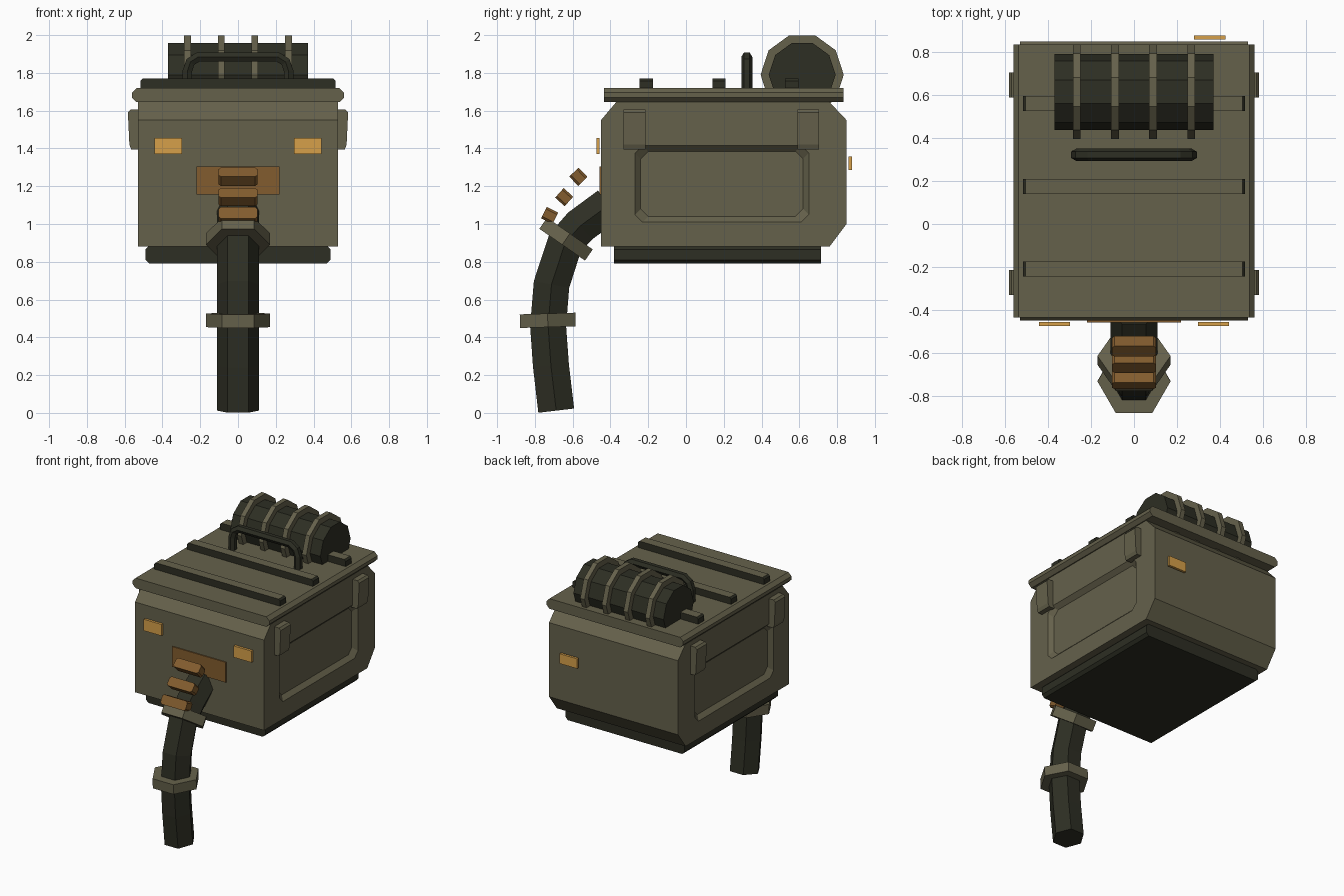
import bpy, bmesh, math
from mathutils import Vector, Matrix

if "Cube" in bpy.data.objects:
    bpy.data.objects.remove(bpy.data.objects["Cube"])


def material(name, rgb):
    m = bpy.data.materials.new(name)
    lin = [((c / 255 + 0.055) / 1.055) ** 2.4 for c in rgb]
    m.diffuse_color = (*lin, 1)
    m.use_nodes = True
    m.node_tree.nodes["Principled BSDF"].inputs["Base Color"].default_value = m.diffuse_color
    return m


OLIVE = material("olive", (101, 97, 75))
DARK = material("dark olive", (45, 46, 35))
AMBER = material("amber", (214, 160, 74))
BROWN = material("brown", (130, 92, 46))


def finish(name, bm, *mats):
    bmesh.ops.recalc_face_normals(bm, faces=bm.faces)
    me = bpy.data.meshes.new(name)
    bm.to_mesh(me)
    bm.free()
    for m in mats:
        me.materials.append(m)
    ob = bpy.data.objects.new(name, me)
    bpy.context.collection.objects.link(ob)
    return ob


def loft(bm, rings):
    """Skin a list of closed point rings and cap both ends."""
    vs = [[bm.verts.new(p) for p in r] for r in rings]
    n = len(vs[0])
    for a, b in zip(vs, vs[1:]):
        for i in range(n):
            bm.faces.new((a[i], a[(i + 1) % n], b[(i + 1) % n], b[i]))
    bm.faces.new(vs[0][::-1])
    bm.faces.new(vs[-1])


def cut_rect(u0, u1, v0, v1, c):
    """Rectangle outline with cut corners."""
    return [(u0 + c, v0), (u1 - c, v0), (u1, v0 + c), (u1, v1 - c),
            (u1 - c, v1), (u0 + c, v1), (u0, v1 - c), (u0, v0 + c)]


def along_y(name, outline, y0, y1, *mats):
    bm = bmesh.new()
    loft(bm, [[(u, y, v) for u, v in outline] for y in (y0, y1)])
    return finish(name, bm, *mats)


def box(name, x0, x1, y0, y1, z0, z1, mat):
    return along_y(name, [(x0, z0), (x1, z0), (x1, z1), (x0, z1)], y0, y1, mat)


def sweep(name, path, side, radius, sides, mat):
    """Polygonal tube along a path lying in a plane normal to side."""
    pts, side = [Vector(p) for p in path], Vector(side)
    rings = []
    for i, p in enumerate(pts):
        a = (p - pts[i - 1]).normalized() if i else Vector()
        b = (pts[i + 1] - p).normalized() if i < len(pts) - 1 else Vector()
        up = side.cross((a + b).normalized())
        rings.append([p + radius * (math.cos(t) * side + math.sin(t) * up)
                      for t in (k * math.tau / sides for k in range(sides))])
    bm = bmesh.new()
    loft(bm, rings)
    return finish(name, bm, mat)


# Body with a recessed panel in both sides
profile = [(-0.45, 0.88), (0.76, 0.88), (0.85, 1.0), (0.85, 1.55),
           (0.76, 1.645), (-0.37, 1.645), (-0.45, 1.55)]
bm = bmesh.new()
loft(bm, [[(x, y, z) for y, z in profile] for x in (-0.53, 0.53)])
body = finish("body", bm, OLIVE)
bm = bmesh.new()
for s in (-1, 1):
    loft(bm, [[(s * x, y, z) for y, z in
               cut_rect(-0.24 - g, 0.62 + g, 1.04 - g, 1.385 + g, 0.04)]
              for x, g in ((0.50, 0), (0.56, 0.06))])
cutter = finish("panel_cutter", bm, OLIVE)
cutter.hide_render = True
mod = body.modifiers.new("panels", 'BOOLEAN')
mod.operation, mod.solver, mod.object = 'DIFFERENCE', 'EXACT', cutter
dg = bpy.context.evaluated_depsgraph_get()
body.data = bpy.data.meshes.new_from_object(body.evaluated_get(dg))
body.modifiers.clear()
bpy.data.objects.remove(cutter)

# Base and lid
along_y("base", cut_rect(-0.49, 0.49, 0.79, 0.885, 0.02), -0.38, 0.715, DARK)
along_y("lid", cut_rect(-0.562, 0.562, 1.645, 1.72, 0.025), -0.435, 0.835, OLIVE)

# Ribs across the lid: dark sides, olive tops
for y in (-0.21, 0.175, 0.56):
    rib = along_y("lid_rib", cut_rect(-0.517, 0.517, 1.70, 1.77, 0.012),
                  y - 0.035, y + 0.035, DARK, OLIVE)
    for f in rib.data.polygons:
        f.material_index = int(f.normal.z > 0.9)

# Side latches
for s in (-1, 1):
    for y in (-0.273, 0.647):
        along_y("latch", [(s * 0.52, 1.395), (s * 0.565, 1.395), (s * 0.575, 1.42),
                          (s * 0.583, 1.59), (s * 0.57, 1.605), (s * 0.52, 1.605)],
                y - 0.058, y + 0.058, OLIVE)

# Lamps and hose plate
for s in (-1, 1):
    box("front_lamp", s * 0.37 - 0.073, s * 0.37 + 0.073, -0.475, -0.457, 1.37, 1.455, AMBER)
box("back_lamp", 0.28, 0.425, 0.86, 0.878, 1.285, 1.358, AMBER)
box("hose_plate", -0.22, 0.22, -0.458, -0.449, 1.155, 1.305, BROWN)

# Hose with collars
hose = [(-0.687, 0.012), (-0.715, 0.25), (-0.73, 0.46), (-0.712, 0.68),
        (-0.64, 0.90), (-0.56, 0.99), (-0.41, 1.10)]
sweep("hose", [(0, y, z) for y, z in hose], (1, 0, 0), 0.11, 6, DARK)
for y, z, ty, tz in ((-0.732, 0.49, -0.03, 1), (-0.635, 0.92, 0.57, 0.82)):
    c, t = Vector((0, y, z)), Vector((0, ty, tz)).normalized() * 0.036
    sweep("hose_collar", [c - t, c + t], (1, 0, 0), 0.17, 6, OLIVE)

# Floating clips above the hose
for y, z, a in ((-0.722, 1.045, -27), (-0.645, 1.142, -42), (-0.57, 1.25, -46)):
    clip = along_y("hose_clip", cut_rect(-0.103, 0.103, -0.034, 0.034, 0.012),
                   -0.034, 0.034, BROWN)
    clip.matrix_world = Matrix.Translation((0, y, z)) @ Matrix.Rotation(math.radians(a), 4, 'X')

# Drum on the lid with hoops
sweep("drum", [(-0.37, 0.615, 1.79), (0.37, 0.615, 1.79)], (0, 1, 0), 0.177, 10, DARK)
for x in (-0.267, -0.089, 0.089, 0.267):
    sweep("drum_hoop", [(x - 0.018, 0.615, 1.79), (x + 0.018, 0.615, 1.79)],
          (0, 1, 0), 0.22, 10, OLIVE)

# Carrying handle
arch = [(0.268, 1.70), (0.268, 1.81), (0.252, 1.858), (0.21, 1.885)]
arch = [(-x, z) for x, z in arch] + arch[::-1]
sweep("handle", [(x, 0.322, z) for x, z in arch], (0, 1, 0), 0.029, 6, DARK)
